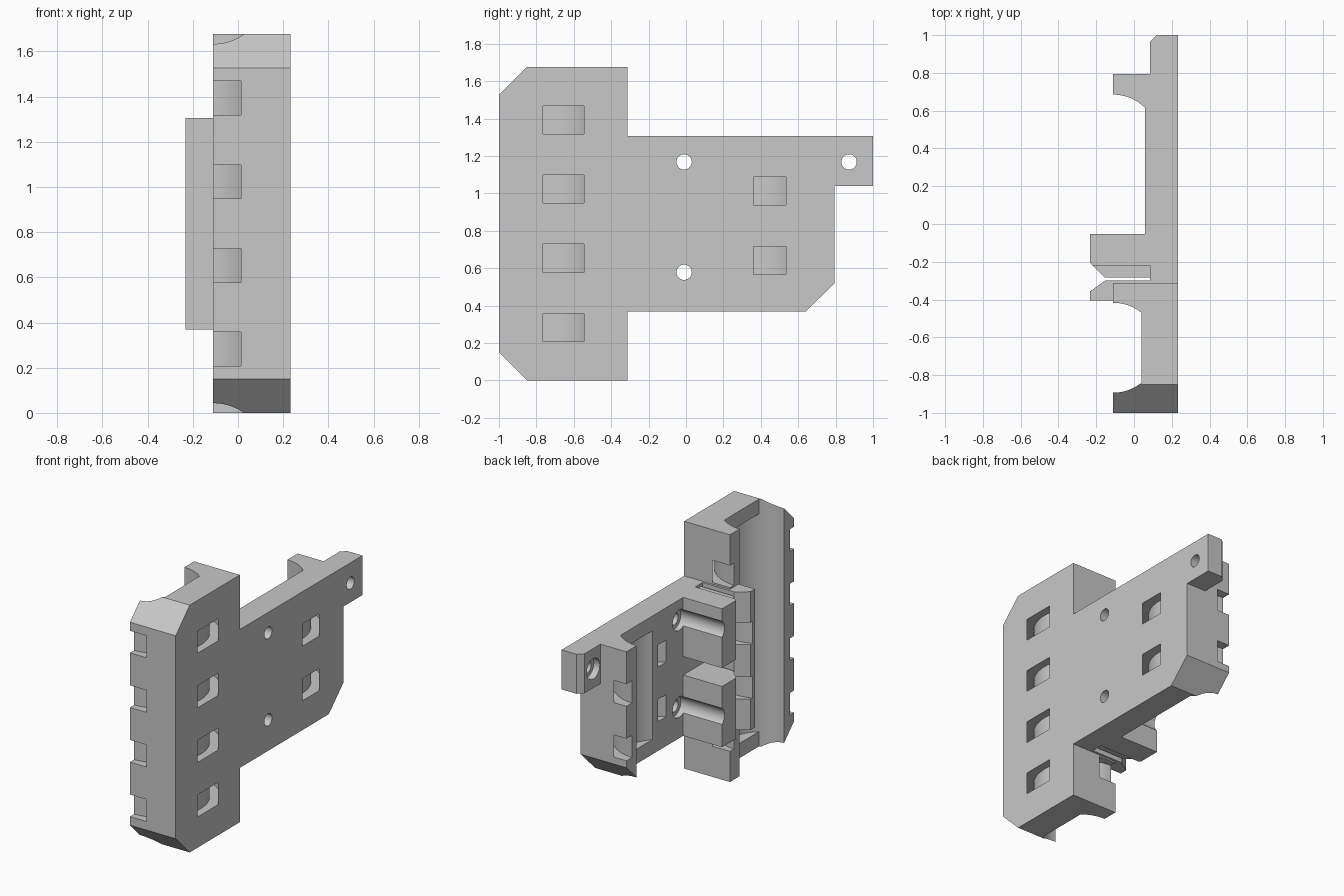
import bpy, bmesh, math
from mathutils import Vector

if "Cube" in bpy.data.objects:
    bpy.data.objects.remove(bpy.data.objects["Cube"], do_unlink=True)

grey = bpy.data.materials.new("grey plastic")
grey.use_nodes = True
grey.diffuse_color = (0.58, 0.58, 0.58, 1)
grey.node_tree.nodes["Principled BSDF"].inputs["Base Color"].default_value = grey.diffuse_color


def prism(name, points, low, high, axis="z"):
    """Extrude an (x, y) outline along z, or a (y, z) outline along x."""
    bm = bmesh.new()
    if axis == "z":
        verts = [bm.verts.new((a, b, low)) for a, b in points]
        move = Vector((0, 0, high - low))
    else:
        verts = [bm.verts.new((low, a, b)) for a, b in points]
        move = Vector((high - low, 0, 0))
    face = bm.faces.new(verts)
    new = bmesh.ops.extrude_face_region(bm, geom=[face])["geom"]
    bmesh.ops.translate(bm, vec=move, verts=[v for v in new if isinstance(v, bmesh.types.BMVert)])
    bmesh.ops.recalc_face_normals(bm, faces=bm.faces)
    mesh = bpy.data.meshes.new(name)
    bm.to_mesh(mesh)
    bm.free()
    mesh.materials.append(grey)
    obj = bpy.data.objects.new(name, mesh)
    bpy.context.collection.objects.link(obj)
    return obj


def box(name, x0, x1, y0, y1, z0, z1):
    return prism(name, [(x0, y0), (x1, y0), (x1, y1), (x0, y1)], z0, z1)


def arc(cx, cy, r, start, end, n=16):
    angles = [math.radians(start + (end - start) * i / n) for i in range(n + 1)]
    return [(cx + r * math.cos(a), cy + r * math.sin(a)) for a in angles]


def combine(target, other, operation):
    other.hide_render = True
    mod = target.modifiers.new(operation, "BOOLEAN")
    mod.operation, mod.solver, mod.object = operation, "EXACT", other
    bpy.context.view_layer.objects.active = target
    bpy.ops.object.modifier_apply(modifier=mod.name)
    bpy.data.objects.remove(other, do_unlink=True)


BACK, RIM, FRONT = 0.233, -0.11, -0.233
LOW, HIGH, TOP = 0.368, 1.306, 1.676
MAIN_Y, MAIN_R, MAIN_FLOOR = -0.655, 0.238, 0.041
SIDE_Y, SIDE_R, SIDE_FLOOR = 0.447, 0.238, 0.058
main_angle = math.degrees(math.acos((MAIN_FLOOR - RIM) / MAIN_R))
side_angle = math.degrees(math.acos((SIDE_FLOOR - RIM) / SIDE_R))

# Tall block with its round channel, flat-bottomed at the ends
outline = [(BACK, -1), (RIM, -1)]
outline += arc(RIM, MAIN_Y, MAIN_R, -90, -main_angle) + arc(RIM, MAIN_Y, MAIN_R, main_angle, 90)
outline += [(RIM, -0.313), (BACK, -0.313)]
body = prism("mounting_bracket", outline, 0, TOP)

# Side plate with clamp post and outer channel wall
outline = [(BACK, -0.36), (0.085, -0.36), (0.085, -0.282), (-0.155, -0.282),
           (FRONT, -0.205), (FRONT, -0.053), (SIDE_FLOOR, -0.053)]
outline += arc(RIM, SIDE_Y, SIDE_R, side_angle, 90)
outline += [(RIM, 0.795), (BACK, 0.795)]
plate = prism("side_plate", outline, LOW, HIGH)
chamfer = [(0.64, LOW), (0.64, 0.2), (0.9, 0.2), (0.9, 0.52), (0.795, 0.52)]
combine(plate, prism("plate_chamfer", chamfer, -0.4, 0.4, "x"), "DIFFERENCE")

# Gap between the two clamp blocks, and shallow relief at both post ends
combine(plate, box("post_gap", -0.4, SIDE_FLOOR, -0.29, -0.04, 0.78, 0.905), "DIFFERENCE")
for z0, z1 in ((LOW - 0.1, LOW + 0.02), (HIGH - 0.02, HIGH + 0.1)):
    combine(plate, box("post_relief", -0.4, 0.085, -0.29, -0.22, z0, z1), "DIFFERENCE")
combine(body, plate, "UNION")

# Clip lip facing the post, and the screw ear
lip = prism("clip_lip", [(FRONT, -0.406), (FRONT, -0.357), (-0.15, -0.298),
                         (0.1, -0.298), (0.1, -0.406)], LOW, HIGH)
combine(body, lip, "UNION")
ear = prism("screw_ear", [(BACK, 0.7), (0.085, 0.7), (0.085, 0.965), (0.12, 1), (BACK, 1)], 1.038, HIGH)
combine(body, ear, "UNION")


# Full round hollow between the flat channel ends
def hollow(cy, r, angle, low, high):
    wedge = [(RIM, cy)] + arc(RIM, cy, r, -angle, angle, 24)
    combine(body, prism("channel_hollow", wedge, low, high), "DIFFERENCE")


hollow(MAIN_Y, MAIN_R, main_angle, 0.1, TOP - 0.1)
hollow(SIDE_Y, SIDE_R, side_angle, LOW + 0.1, HIGH - 0.1)

# Chamfers on the front corners of the tall block
for base, d in ((0, 1), (TOP, -1)):
    corner = [(-0.85, base), (-0.85, base - d * 0.1), (-1.1, base - d * 0.1),
              (-1.1, base + d * 0.15), (-1, base + d * 0.15)]
    combine(body, prism("corner_cutter", corner, -0.4, 0.4, "x"), "DIFFERENCE")


# Curved strap slots around both channels
def strap_slot(cy, inner, outer, z):
    ring = arc(-0.12, cy, outer, -125, 125, 40) + arc(-0.12, cy, inner, 125, -125, 40)
    combine(body, prism("strap_slot", ring, z, z + 0.15), "DIFFERENCE")


for i in range(4):
    strap_slot(MAIN_Y, 0.3, 0.37, 0.208 + 0.37 * i)
for z in (0.567, 0.937):
    strap_slot(SIDE_Y, 0.29, 0.364, z)

# Screw holes with wider head recesses
for y, z, seat in ((-0.01, 0.578, 0.095), (-0.01, 1.168, 0.095), (0.872, 1.168, 0.13)):
    combine(body, prism("screw_hole", arc(y, z, 0.041, 0, 348.75, 31), -0.4, 0.4, "x"), "DIFFERENCE")
    combine(body, prism("head_recess", arc(y, z, 0.07, 0, 348.75, 31), -0.4, seat, "x"), "DIFFERENCE")

bpy.ops.object.select_all(action="DESELECT")
body.select_set(True)
bpy.context.view_layer.objects.active = body
bpy.ops.object.shade_smooth_by_angle(angle=math.radians(25))
